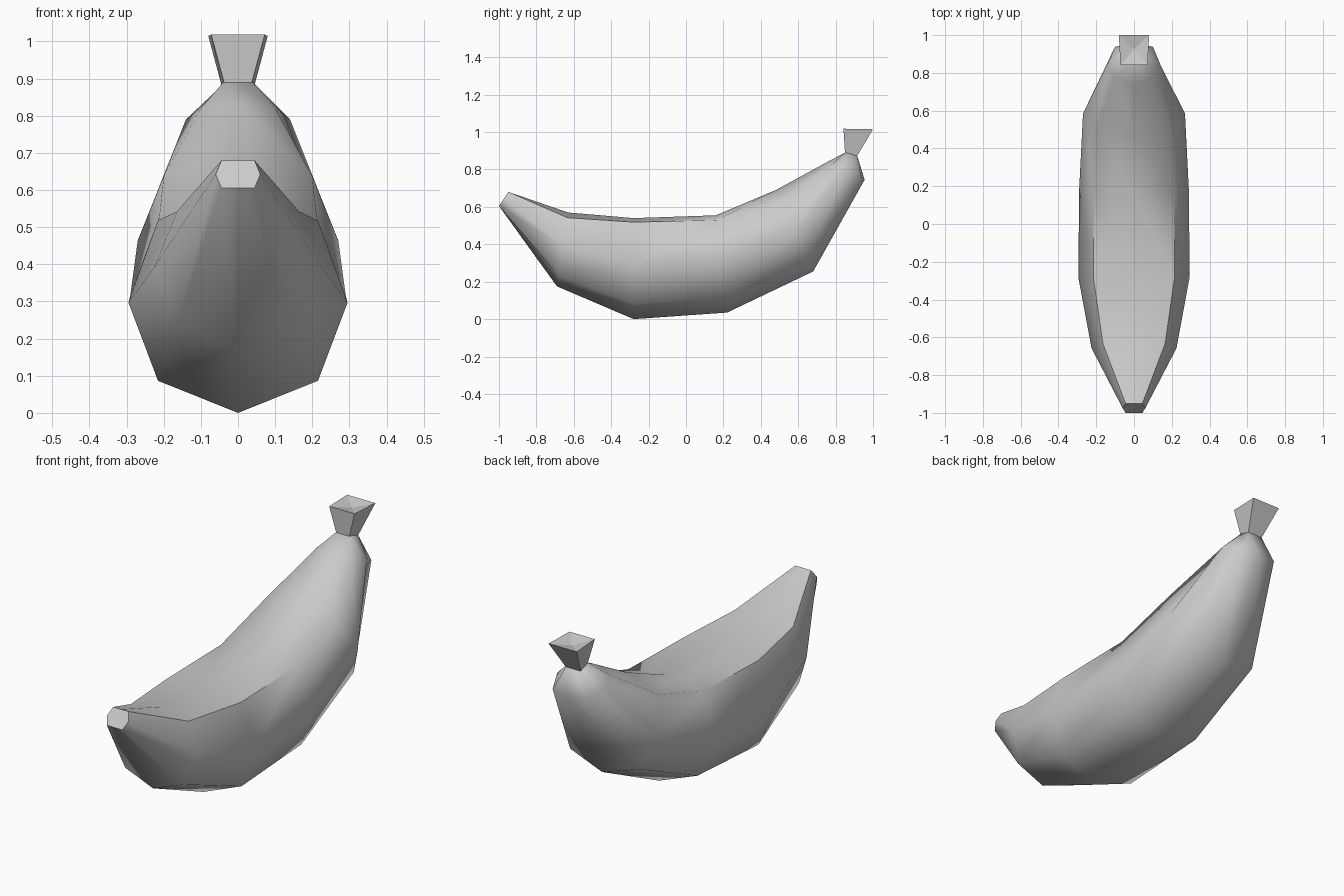
import bpy, bmesh, math
from mathutils import Vector

cube = bpy.data.objects.get("Cube")
if cube:
    bpy.data.objects.remove(cube)

grey = bpy.data.materials.new("plain grey")
grey.use_nodes = True
colour = (0.6, 0.6, 0.6, 1)
grey.diffuse_color = colour
grey.node_tree.nodes["Principled BSDF"].inputs["Base Color"].default_value = colour


def make_object(name, bm):
    bmesh.ops.recalc_face_normals(bm, faces=bm.faces)
    mesh = bpy.data.meshes.new(name)
    bm.to_mesh(mesh)
    bm.free()
    mesh.materials.append(grey)
    obj = bpy.data.objects.new(name, mesh)
    bpy.context.collection.objects.link(obj)
    return obj


def bridge(bm, a, b):
    n = len(a)
    for i in range(n):
        bm.faces.new((a[i], a[(i + 1) % n], b[(i + 1) % n], b[i]))


def body_ring(bm, top, bottom, width, diagonal, side, shoulder, low):
    """Eight-sided section; the last values are heights as fractions."""
    top, bottom = Vector((0, *top)), Vector((0, *bottom))
    half = [(0, 0), (diagonal, low), (1, side), (diagonal, shoulder), (0, 1)]
    outline = half + [(-x, t) for x, t in reversed(half[1:-1])]
    return [bm.verts.new(bottom.lerp(top, t) + Vector((x * width, 0, 0)))
            for x, t in outline]


# Curved fruit: top point, bottom point, half width, section shape
sections = [
    ((-0.95, 0.68), (-1.0, 0.605), 0.06, 0.74, 0.5, 1.0, 0.0),
    ((-0.63, 0.57), (-0.69, 0.175), 0.225, 0.73, 0.55, 0.93, 0.15),
    ((-0.28, 0.54), (-0.28, 0.0), 0.295, 0.73, 0.55, 0.96, 0.16),
    ((0.16, 0.555), (0.22, 0.035), 0.29, 0.73, 0.54, 0.95, 0.15),
    ((0.48, 0.69), (0.68, 0.255), 0.27, 0.74, 0.48, 0.88, 0.13),
    ((0.74, 0.832), (0.955, 0.745), 0.14, 0.72, 0.52, 0.85, 0.08),
    ((0.85, 0.89), (0.915, 0.875), 0.042, 0.95, 0.5, 1.0, 0.0),
]
bm = bmesh.new()
rings = [body_ring(bm, *s) for s in sections]
for a, b in zip(rings, rings[1:]):
    bridge(bm, a, b)
bm.faces.new(rings[0])
bm.faces.new(rings[-1])
fruit = make_object("banana_body", bm)
bpy.context.view_layer.objects.active = fruit
fruit.select_set(True)
bpy.ops.object.shade_smooth_by_angle(angle=math.radians(62))
fruit.select_set(False)

# Flared four-sided stem with a dished end
bm = bmesh.new()


def stem_ring(front, back):
    (fw, fy, fz), (bw, by, bz) = front, back
    return [bm.verts.new(p) for p in
            ((-fw, fy, fz), (fw, fy, fz), (bw, by, bz), (-bw, by, bz))]


base = stem_ring((0.037, 0.85, 0.888), (0.042, 0.915, 0.873))
rim = stem_ring((0.072, 0.842, 1.018), (0.08, 1.0, 1.015))
bridge(bm, base, rim)
dip = bm.verts.new((0, 0.925, 0.998))
for i in range(4):
    bm.faces.new((rim[i], rim[(i + 1) % 4], dip))
bm.faces.new(base)
make_object("stem", bm)
